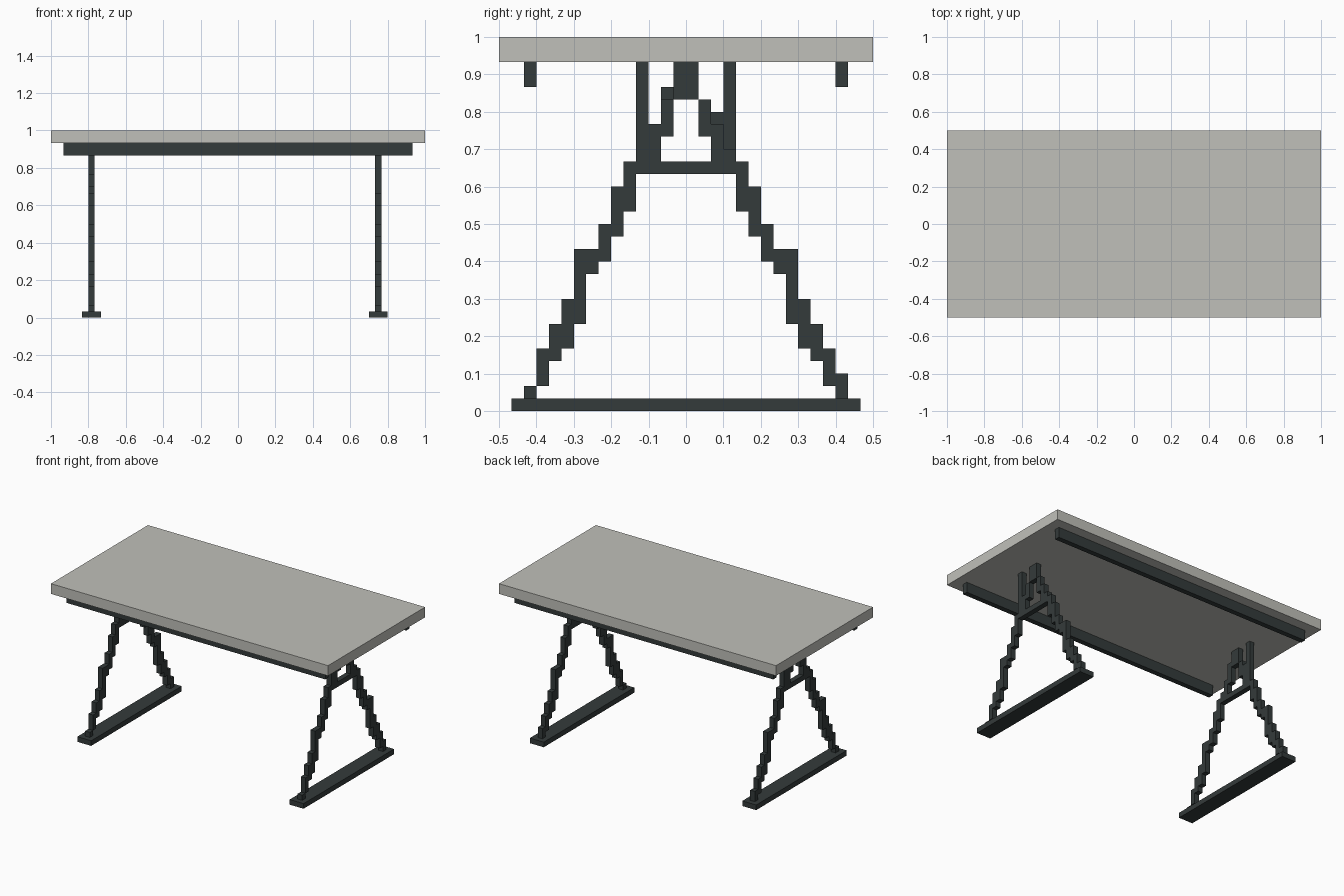
import bpy, bmesh, math
from mathutils import Vector

U = 1 / 30  # size of one block

if "Cube" in bpy.data.objects:
    bpy.data.objects.remove(bpy.data.objects["Cube"], do_unlink=True)


def material(name, rgb):
    m = bpy.data.materials.new(name)
    m.use_nodes = True
    m.diffuse_color = (*rgb, 1)
    bsdf = next(n for n in m.node_tree.nodes if n.type == 'BSDF_PRINCIPLED')
    bsdf.inputs["Base Color"].default_value = (*rgb, 1)
    return m


top_grey = material("pale_grey", (0.527, 0.527, 0.491))
metal = material("dark_metal", (0.034, 0.043, 0.043))


def finish(bm, name, mat):
    bmesh.ops.recalc_face_normals(bm, faces=bm.faces)
    mesh = bpy.data.meshes.new(name)
    bm.to_mesh(mesh)
    bm.free()
    mesh.materials.append(mat)
    obj = bpy.data.objects.new(name, mesh)
    bpy.context.collection.objects.link(obj)
    return obj


def box(name, x, y, z, mat):
    """Box from (min, max) ranges given in blocks."""
    bm = bmesh.new()
    bmesh.ops.create_cube(bm, size=1)
    for v in bm.verts:
        v.co = Vector([(a + b) / 2 + c * (b - a) for (a, b), c in zip((x, y, z), v.co)]) * U
    return finish(bm, name, mat)


def stepped_frame(name, x, columns, mat):
    """One-block-thick frame from (y0, y1, z0, z1) rectangles of blocks."""
    cells = {(y, z) for y0, y1, z0, z1 in columns
             for y in range(y0, y1) for z in range(z0, z1)}
    bm = bmesh.new()
    for y, z in sorted(cells):
        corners = ((y, z), (y + 1, z), (y + 1, z + 1), (y, z + 1))
        bm.faces.new([bm.verts.new((x * U, a * U, b * U)) for a, b in corners])
    bmesh.ops.remove_doubles(bm, verts=bm.verts, dist=1e-5)
    # keep the near face and extrude the silhouette sideways
    ret = bmesh.ops.extrude_face_region(bm, geom=bm.faces[:], use_keep_orig=True)
    moved = [g for g in ret["geom"] if isinstance(g, bmesh.types.BMVert)]
    bmesh.ops.translate(bm, vec=(U, 0, 0), verts=moved)
    bmesh.ops.dissolve_limit(bm, angle_limit=math.radians(1),
                             verts=bm.verts, edges=bm.edges)
    return finish(bm, name, mat)


# Table top and the two rails under it
box("table_top", (-30, 30), (-15, 15), (28, 30), top_grey)
box("front_rail", (-28, 28), (-13, -12), (26, 28), metal)
box("back_rail", (-28, 28), (12, 13), (26, 28), metal)

# Stepped leg: (distance from centre, bottom, top) for each column
STEPS = [(11, 2, 5), (10, 4, 7), (9, 5, 9), (8, 7, 13), (7, 11, 13),
         (6, 12, 15), (5, 14, 18), (4, 16, 20), (3, 19, 21),
         (2, 20, 23), (1, 22, 25)]


def mirrored(d, z0, z1):
    return [(d, d + 1, z0, z1), (-d - 1, -d, z0, z1)]


frame = [c for s in STEPS for c in mirrored(*s)]
frame += [(-13, -12, 1, 2), (12, 13, 1, 3)]  # leg ends on the foot
frame += [(-1, 1, 25, 28)]                   # apex block
frame += [(-5, 5, 19, 20)]                   # cross bar

# Each trestle has one upright post, on opposite sides
left_extra = [(-4, -3, 20, 28)]
right_extra = [(3, 4, 20, 28), (-2, -1, 25, 26), (2, 3, 23, 24)]

for side, x, extra in (("left", 22, left_extra), ("right", -24, right_extra)):
    stepped_frame(side + "_trestle", x, frame + extra, metal)
    box(side + "_foot", (x - 1, x + 2), (-14, 14), (0, 1), metal)
